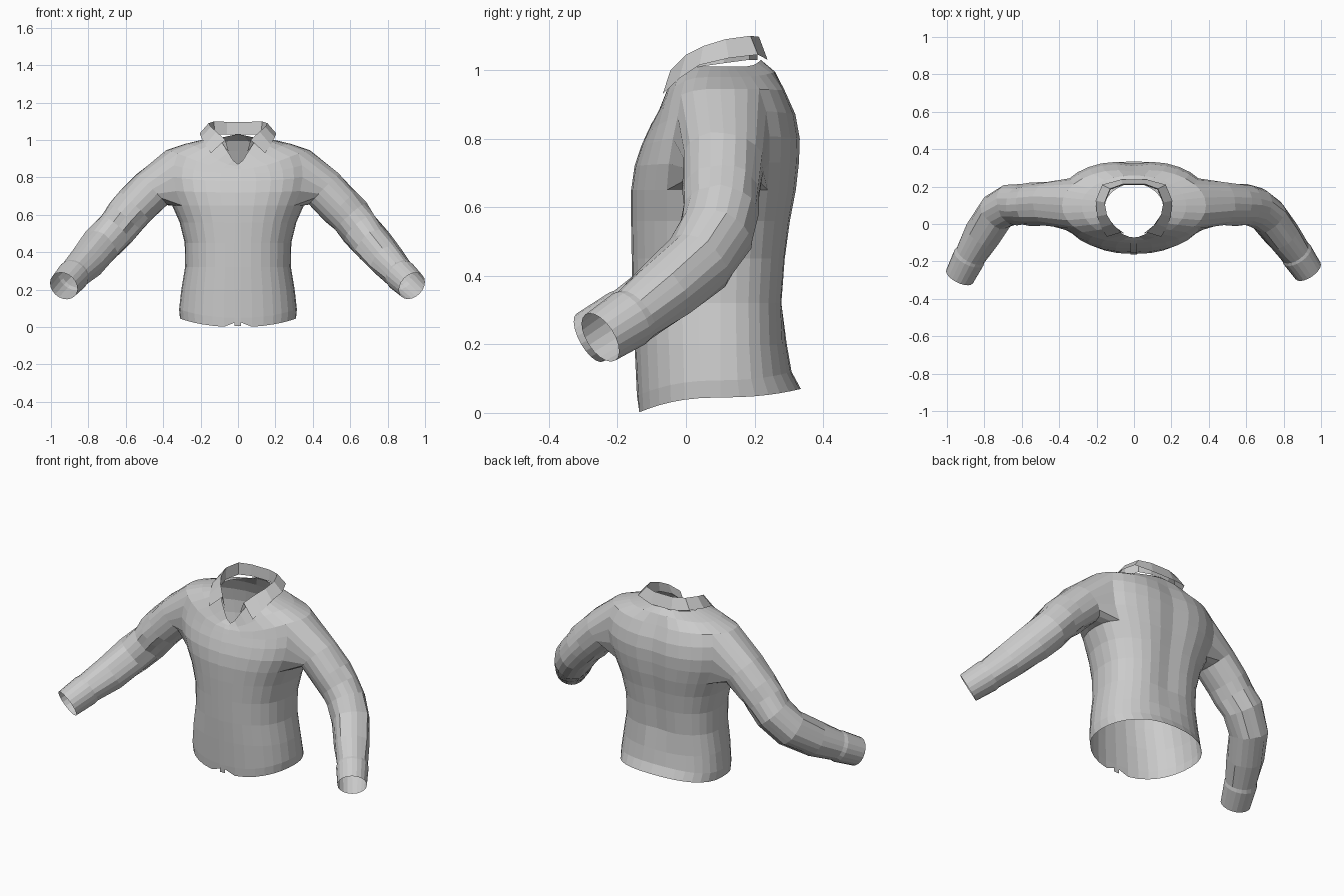
import bpy, bmesh, math, random
from mathutils import Vector

if "Cube" in bpy.data.objects:
    bpy.data.objects.remove(bpy.data.objects["Cube"])

random.seed(4)
N = 32


def finish(bm, name):
    bmesh.ops.recalc_face_normals(bm, faces=bm.faces)
    me = bpy.data.meshes.new(name)
    bm.to_mesh(me)
    bm.free()
    ob = bpy.data.objects.new(name, me)
    bpy.context.collection.objects.link(ob)
    return ob


def spow(v, e):
    return math.copysign(abs(v) ** e, v)


# Torso rings: z front, z side, z back, half width, y front, y back, roundness, z falloff
RINGS = [
    (.000, .045, .070, .310, -.140, .335, 2.3, 2),
    (.050, .095, .120, .315, -.143, .308, 2.3, 2),
    (.200, .200, .200, .303, -.150, .294, 2.3, 2),
    (.320, .320, .320, .283, -.155, .290, 2.3, 2),
    (.450, .450, .450, .285, -.158, .300, 2.3, 2),
    (.560, .560, .560, .312, -.160, .314, 2.3, 2),
    (.650, .650, .650, .352, -.160, .330, 2.3, 2),
    (.720, .730, .730, .390, -.150, .338, 2.3, 2),
    (.780, .810, .800, .405, -.130, .340, 2.3, 2),
    (.820, .885, .870, .405, -.112, .328, 2.2, 2),
    (.845, .945, .940, .385, -.100, .298, 2.1, 3),
    (.860, .980, .995, .280, -.088, .260, 2.0, 4),
    (.870, 1.010, 1.030, .155, -.072, .218, 1.8, 8),
]


def torso_point(ring, i):
    zf, zs, zb, w, yf, yb, p, e = RINGS[ring]
    a = 2 * math.pi * i / N
    c, s = math.cos(a), math.sin(a)
    x, t = w * spow(c, 2 / p), spow(s, 2 / p)
    y = .1 + t * ((yb - .1) if s > 0 else (.1 - yf))
    z = zs + ((zb if s > 0 else zf) - zs) * abs(s) ** e
    if s > 0 and 2 < ring < 11:                     # spine hollow
        y -= .018 * math.exp(-(x / .08) ** 2)
    if ring == 0 and i == 24:                       # notch at the front hem
        z += .03
    return Vector((x, y, z))


bm = bmesh.new()
grid = [[bm.verts.new(torso_point(r, i)) for i in range(N)] for r in range(len(RINGS))]
LOW, HIGH, SPAN = 6, 10, 3                          # armhole rows and half column span
side_cols = {k % N for k in range(-SPAN, SPAN)} | {k + 16 for k in range(-SPAN, SPAN)}
for r in range(len(RINGS) - 1):
    for i in range(N):
        if LOW <= r < HIGH and i in side_cols:
            continue
        j = (i + 1) % N
        bm.faces.new((grid[r][i], grid[r][j], grid[r + 1][j], grid[r + 1][i]))


# Sleeves grow out of the armholes along a bent arm path (x, y, z, radius)
def sleeve(side, path):
    loop = [grid[r][k % N if side > 0 else 16 - k]
            for r in range(LOW, HIGH + 1) for k in range(-SPAN, SPAN + 1)
            if r in (LOW, HIGH) or abs(k) == SPAN]

    def angle(v):
        return math.atan2(v.co.z - .8, v.co.y - .1)
    loop.sort(key=angle)
    n = len(loop)
    offset = sum(angle(v) - 2 * math.pi * i / n for i, v in enumerate(loop)) / n
    pts = [Vector(p[:3]) for p in path]
    prev = loop
    for m, c in enumerate(pts):
        t = (pts[min(m + 1, len(pts) - 1)] - pts[max(m - 1, 0)]).normalized()
        up = Vector((.7, 0, .7))
        up = (up - t * up.dot(t)).normalized()
        across = up.cross(t)
        ring = []
        for i in range(n):
            a = offset + 2 * math.pi * i / n
            rad = path[m][3]
            if m < len(pts) - 3:                    # slight cloth folds
                rad += random.uniform(-.006, .006)
            co = c + rad * (math.cos(a) * across + math.sin(a) * up)
            ring.append(bm.verts.new((co.x * side, co.y, co.z)))
        for i in range(n):
            j = (i + 1) % n
            bm.faces.new((prev[i], prev[j], ring[j], ring[i]))
        prev = ring


upper = [(.46, .11, .735, .118), (.55, .105, .645, .112), (.60, .102, .59, .11)]
sleeve(1, upper + [(.655, .09, .525, .107), (.72, .04, .445, .104), (.795, -.06, .355, .096),
                   (.862, -.15, .285, .084), (.872, -.165, .275, .088), (.93, -.25, .22, .08)])
sleeve(-1, upper + [(.655, .105, .525, .107), (.735, .06, .435, .104), (.81, -.055, .35, .096),
                    (.873, -.165, .285, .084), (.882, -.18, .275, .088), (.932, -.28, .22, .08)])
bmesh.ops.delete(bm, geom=[v for v in bm.verts if not v.link_faces], context='VERTS')
finish(bm, "shirt_body")

# Collar: stand bottom, folded top edge, outer leaf edge, from right front to centre back
STAND = [(.05, -.052, .94), (.10, -.015, .985), (.145, .04, 1.01), (.158, .11, 1.02), (.125, .185, 1.03), (.06, .208, 1.03)]
FOLD = [(.068, -.045, 1.0), (.115, .0, 1.045), (.145, .05, 1.07), (.157, .115, 1.09), (.128, .188, 1.10), (.06, .213, 1.097)]
LEAF = [(.145, -.068, .93), (.175, -.02, .975), (.197, .04, 1.015), (.205, .125, 1.035), (.170, .21, 1.045), (.07, .238, 1.03)]
bm = bmesh.new()
rows = [[bm.verts.new(p) for p in row + [(-x, y, z) for x, y, z in reversed(row)]]
        for row in (STAND, FOLD, LEAF)]
for a, b in zip(rows, rows[1:]):
    for i in range(len(a) - 1):
        bm.faces.new((a[i], a[i + 1], b[i + 1], b[i]))
finish(bm, "collar")

# Front placket: thin strip following the centre front
bm = bmesh.new()
pairs = []
for r in range(len(RINGS) - 1):
    p = torso_point(r, 24)
    z = p.z - .025 if r == 0 else p.z
    pairs.append([bm.verts.new((x, p.y - .004, z)) for x in (-.018, .016)])
for a, b in zip(pairs, pairs[1:]):
    bm.faces.new((a[0], a[1], b[1], b[0]))
finish(bm, "front_placket")
